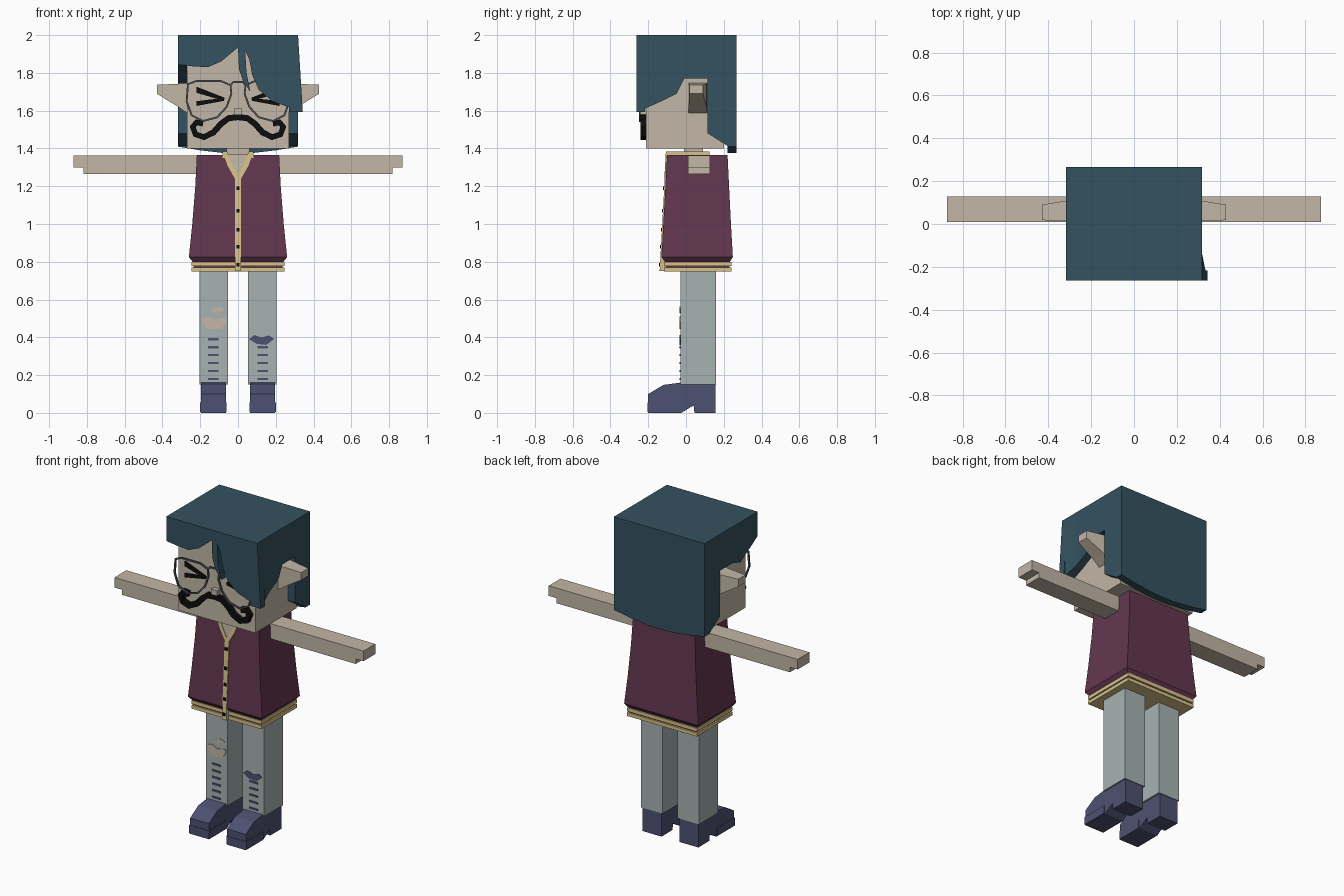
import bpy, bmesh
from mathutils import Vector

if "Cube" in bpy.data.objects:
    bpy.data.objects.remove(bpy.data.objects["Cube"])


def material(name, rgb):
    m = bpy.data.materials.new(name)
    m.use_nodes = True
    m.diffuse_color = (*rgb, 1)
    m.node_tree.nodes["Principled BSDF"].inputs["Base Color"].default_value = (*rgb, 1)
    return m


TEAL = material("teal hair", (0.034, 0.085, 0.115))
SKIN = material("skin", (0.54, 0.47, 0.38))
MAROON = material("maroon cloth", (0.125, 0.038, 0.08))
GOLD = material("gold trim", (0.69, 0.54, 0.25))
DENIM = material("pale denim", (0.38, 0.45, 0.44))
NAVY = material("navy leather", (0.075, 0.083, 0.165))
BLACK = material("black", (0.004, 0.004, 0.004))
GREY = material("grey metal", (0.08, 0.09, 0.1))


def make(name, verts, faces, mat):
    bm = bmesh.new()
    vs = [bm.verts.new(v) for v in verts]
    for f in faces:
        bm.faces.new([vs[i] for i in f])
    bmesh.ops.recalc_face_normals(bm, faces=bm.faces)
    mesh = bpy.data.meshes.new(name)
    bm.to_mesh(mesh)
    bm.free()
    mesh.materials.append(mat)
    ob = bpy.data.objects.new(name, mesh)
    bpy.context.collection.objects.link(ob)
    return ob


def loft(name, rings, mat):
    """Join rings of equal length and cap both ends."""
    n = len(rings[0])
    faces = [list(range(n)), [len(rings) * n - 1 - i for i in range(n)]]
    for r in range(len(rings) - 1):
        for i in range(n):
            j = (i + 1) % n
            faces.append([r * n + i, r * n + j, r * n + n + j, r * n + n + i])
    return make(name, [v for ring in rings for v in ring], faces, mat)


def rect(x0, x1, y0, y1, z):
    return [(x0, y0, z), (x1, y0, z), (x1, y1, z), (x0, y1, z)]


def box(name, x, y, z, mat):
    return loft(name, [rect(*x, *y, z[0]), rect(*x, *y, z[1])], mat)


def plate_y(name, pts, y, depth, mat):
    """Outline in x and z; y is a number or a function of z."""
    at = y if callable(y) else lambda z: y
    return loft(name, [[(a, at(b) + d, b) for a, b in pts] for d in (0, depth)], mat)


def plate_x(name, pts, x0, x1, mat):
    return loft(name, [[(x, a, b) for a, b in pts] for x in (x0, x1)], mat)


def stroke(name, pts, width, y, depth, mat, closed=False):
    """Ribbon of constant width along an x-z path, made solid in y."""
    p = [Vector(q) for q in pts]
    n = len(p)
    at = y if callable(y) else lambda z: y
    rings = []
    for i in range(n):
        a = p[(i - 1) % n] if closed or i else p[i]
        b = p[(i + 1) % n] if closed or i < n - 1 else p[i]
        t = (b - a).normalized()
        side = Vector((-t.y, t.x)) * width / 2
        l, r = p[i] + side, p[i] - side
        rings.append([(l.x, at(l.y), l.y), (r.x, at(r.y), r.y),
                      (r.x, at(r.y) + depth, r.y), (l.x, at(l.y) + depth, l.y)])
    if not closed:
        return loft(name, rings, mat)
    faces = []
    for i in range(n):
        for k in range(4):
            j, m = (i + 1) % n, (k + 1) % 4
            faces.append([i * 4 + k, i * 4 + m, j * 4 + m, j * 4 + k])
    return make(name, [v for ring in rings for v in ring], faces, mat)


# Head, neck and nose
box("head", (-0.27, 0.27), (-0.212, 0.2), (1.4, 1.96), SKIN)
box("neck", (-0.06, 0.06), (-0.01, 0.09), (1.3, 1.42), SKIN)
box("nose", (-0.022, 0.022), (-0.24, -0.2), (1.58, 1.612), SKIN)

# Hair: cap, fringe, sides and back
box("hair_cap", (-0.318, 0.318), (-0.262, 0.267), (1.94, 2), TEAL)
plate_y("hair_fringe", [
    (-0.318, 2), (-0.318, 1.845), (-0.24, 1.835), (-0.16, 1.83), (-0.09, 1.86),
    (-0.03, 1.91), (0, 1.935), (0.005, 1.82), (0.03, 1.75), (0.065, 1.7),
    (0.045, 1.8), (0.038, 1.92), (0.06, 1.87), (0.075, 1.79), (0.11, 1.71),
    (0.18, 1.65), (0.343, 1.592), (0.318, 2)], -0.263, 0.045, TEAL)
back_part = [(-0.01, 1.77), (0.115, 1.77), (0.115, 1.48), (0.225, 1.41), (0.225, 2)]
for side, x, front in (("left", 1, [(-0.14, 2), (-0.14, 1.645), (-0.05, 1.69)]),
                       ("right", -1, [(-0.262, 2), (-0.262, 1.845), (-0.09, 1.745)])):
    plate_x(side + "_hair_side", front + back_part, x * 0.27, x * 0.318, TEAL)
loft("left_hair_sweep", [
    [(0.27, y, z), (0.318 + flare, y, z), (0.318, y, 2), (0.27, y, 2)]
    for y, z, flare in ((-0.262, 1.592, 0.025), (-0.14, 1.645, 0))], TEAL)
plate_y("hair_back", [(-0.318, 2), (-0.318, 1.41), (-0.2, 1.39), (-0.07, 1.375),
                      (0.07, 1.375), (0.2, 1.39), (0.318, 1.41), (0.318, 2)],
        0.22, 0.047, TEAL)

for side, s in (("left", 1), ("right", -1)):
    # Ears
    loft(side + "_ear", [
        [(s * x, y0, z0), (s * x, y1, z0), (s * x, y1, z1), (s * x, y0, z1)]
        for x, y0, y1, z0, z1 in ((0.26, 0.012, 0.112, 1.58, 1.748),
                                  (0.32, 0.014, 0.108, 1.622, 1.742),
                                  (0.43, 0.018, 0.09, 1.69, 1.737))], SKIN)
    # Squeezed eyes: two tapered strokes meeting at an apex
    for part, z0, z1 in (("upper", 1.727, 1.695), ("lower", 1.65, 1.625)):
        plate_y(f"{side}_eye_{part}", [(s * 0.22, z0), (s * 0.07, 1.668),
                                       (s * 0.075, 1.652), (s * 0.22, z1)],
                -0.22, 0.009, BLACK)
    # Moustache half
    stroke(side + "_moustache", [
        (0, 1.566), (s * 0.05, 1.56), (s * 0.09, 1.53), (s * 0.13, 1.485), (s * 0.18, 1.46),
        (s * 0.225, 1.475), (s * 0.24, 1.515), (s * 0.22, 1.538), (s * 0.185, 1.532)],
        0.032, -0.24, 0.03, BLACK)
    # Spectacle lens rim
    stroke(side + "_lens_rim", [
        (s * 0.265, 1.74), (s * 0.22, 1.757), (s * 0.09, 1.757), (s * 0.04, 1.735),
        (s * 0.035, 1.69), (s * 0.06, 1.62), (s * 0.11, 1.565), (s * 0.185, 1.545),
        (s * 0.245, 1.575), (s * 0.272, 1.65)], 0.01, -0.25, 0.01, GREY, True)

    # Arms with a stepped fingertip
    plate = [(0.2, 1.266), (0.818, 1.266), (0.818, 1.298), (0.872, 1.298),
             (0.872, 1.362), (0.2, 1.362)]
    plate_y(side + "_arm", [(s * x, z) for x, z in plate], 0.01, 0.118, SKIN)

    # Collar trim
    stroke(side + "_neckline_trim", [(s * 0.068, 1.38), (s * 0.045, 1.315), (0, 1.235)], 0.024,
           lambda z: -0.108 - 0.055 * (1.36 - z), 0.02, GOLD)
    box(side + "_collar_trim", sorted((s * 0.055, s * 0.082)), (-0.105, 0.125), (1.35, 1.385), GOLD)

    # Trouser legs and shoes
    box(side + "_leg", sorted((s * 0.052, s * 0.203)), (-0.03, 0.16), (0.15, 0.78), DENIM)
    plate_x(side + "_shoe", [
        (-0.2, 0), (-0.2, 0.1), (-0.12, 0.148), (-0.03, 0.16), (0.155, 0.153), (0.155, 0),
        (0.045, 0), (0.04, 0.04), (-0.025, 0)], s * 0.063, s * 0.195, NAVY)
    box(side + "_toe_band", sorted((s * 0.06, s * 0.2)), (-0.203, -0.03), (0.004, 0.055), NAVY)
    # Shin slits
    for i in range(6 if s < 0 else 5):
        z = 0.18 + i * 0.042
        box(f"{side}_shin_slit_{i}", sorted((s * 0.102, s * 0.16)), (-0.034, -0.028),
            (z - 0.006, z + 0.006), NAVY)

# Spectacle bridge
stroke("spectacle_bridge", [(-0.04, 1.735), (-0.025, 1.752), (0.025, 1.752), (0.04, 1.735)],
       0.01, -0.25, 0.01, GREY)
box("collar_back_trim", (-0.082, 0.082), (0.1, 0.125), (1.35, 1.385), GOLD)


# Vest, flared towards the hem
def vest_front(z):
    return -0.1 - 0.055 * (1.36 - z)


loft("vest", [rect(-w, w, y0, y1, z) for z, w, y0, y1 in (
    (0.8, 0.24, -0.112, 0.232), (0.825, 0.26, -0.13, 0.248), (1, 0.242, -0.12, 0.238),
    (1.2, 0.226, -0.109, 0.228), (1.365, 0.218, -0.1, 0.22))], MAROON)
box("hem_core", (-0.236, 0.236), (-0.108, 0.23), (0.752, 0.81), MAROON)
for part, z0, z1 in (("upper", 0.778, 0.8), ("lower", 0.748, 0.77)):
    box(f"hem_{part}_band", (-0.245, 0.245), (-0.117, 0.24), (z0, z1), GOLD)
plate_y("open_neck", [(-0.06, 1.366), (0, 1.24), (0.06, 1.366)],
        lambda z: vest_front(z) - 0.004, 0.01, SKIN)
box("neck_base", (-0.06, 0.06), (-0.098, 0.1), (1.34, 1.368), SKIN)

# Button placket
stroke("placket", [(0, 0.75), (0, 0.825), (0, 1.24)], 0.03,
       lambda z: vest_front(z) - 0.006, 0.025, GOLD)
for i, z in enumerate((0.785, 0.88, 0.97, 1.07, 1.19)):
    box(f"button_{i}", (-0.009, 0.009), (vest_front(z) - 0.012, vest_front(z)),
        (z - 0.009, z + 0.009), BLACK)

# Torn knees
plate_y("right_knee_tear", [(-0.195, 0.505), (-0.19, 0.475), (-0.165, 0.445), (-0.09, 0.445),
                            (-0.062, 0.48), (-0.065, 0.505), (-0.12, 0.495), (-0.16, 0.51)],
        -0.034, 0.006, SKIN)
plate_y("right_upper_tear", [(-0.145, 0.53), (-0.085, 0.535), (-0.07, 0.55), (-0.1, 0.563),
                             (-0.13, 0.552)], -0.034, 0.006, SKIN)
plate_y("left_knee_patch", [(0.058, 0.39), (0.1, 0.365), (0.15, 0.36), (0.192, 0.392),
                            (0.165, 0.41), (0.125, 0.4), (0.085, 0.412)], -0.034, 0.006, NAVY)
